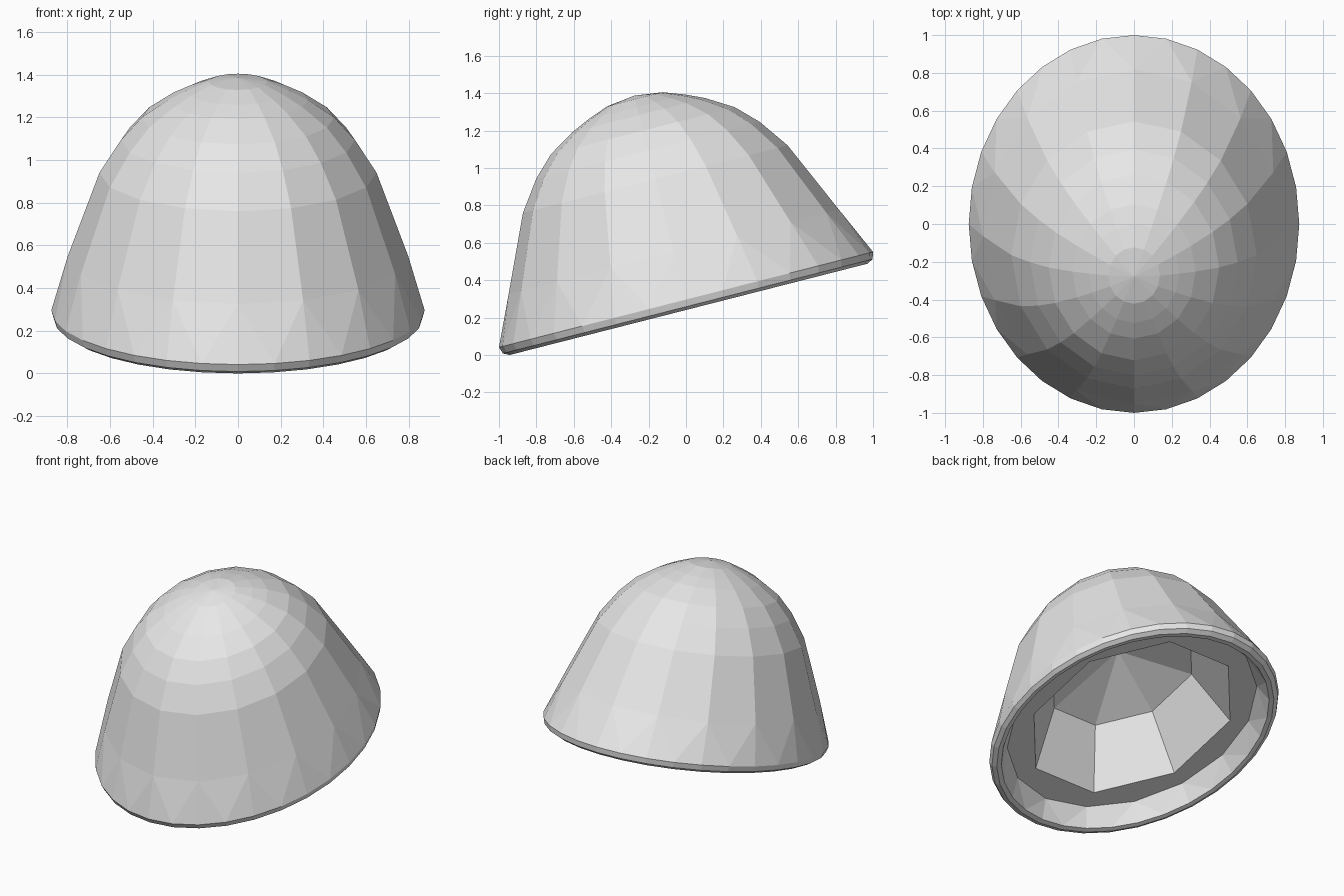
import bpy, bmesh, math
from mathutils import Matrix

if "Cube" in bpy.data.objects:
    bpy.data.objects.remove(bpy.data.objects["Cube"], do_unlink=True)

# One plain grey material
grey = bpy.data.materials.new("light grey")
grey.use_nodes = True
grey.diffuse_color = (0.8, 0.8, 0.8, 1)
grey.node_tree.nodes["Principled BSDF"].inputs["Base Color"].default_value = (0.8, 0.8, 0.8, 1)

# Rings from the crown, down over the rim, and back up inside:
# (sides, half length along y, x/y ratio, height, start angle in degrees)
RINGS = [
    (16, 0.154, 0.89, 1.105, 0),
    (16, 0.270, 0.89, 1.062, 0),
    (16, 0.367, 0.89, 1.018, 0),
    (16, 0.507, 0.89, 0.932, 0),
    (16, 0.617, 0.89, 0.823, 0),
    (16, 0.730, 0.89, 0.665, 0),
    (16, 0.912, 0.875, 0.262, 0),
    (32, 1.032, 0.848, 0.0, 0),       # widest edge
    (32, 1.020, 0.848, -0.037, 0),    # lip
    (32, 0.988, 0.848, -0.054, 0),
    (32, 0.955, 0.848, -0.050, 0),
    (16, 0.890, 0.848, 0.080, 0),     # inner ledge
    (8, 0.750, 0.848, 0.080, 22.5),   # inner hollow
    (8, 0.530, 0.848, 0.470, 22.5),
]
OUTER_TOP, INNER_TOP = 1.125, 0.65


def ring(bm, n, r, ratio, z, start):
    angles = [math.radians(start) + math.tau * i / n for i in range(n)]
    return [bm.verts.new((r * ratio * math.cos(a), r * math.sin(a), z)) for a in angles]


def bridge(bm, a, b, shift):
    """Join two rings with quads, or with triangles where one has twice the sides."""
    if len(a) > len(b):
        a, b = b, a
    n, m = len(a), len(b)
    for i in range(n):
        j = (i + 1) % n
        if n == m:
            bm.faces.new((a[i], a[j], b[j], b[i]))
        else:
            b0, b1, b2 = (b[(2 * i + k + shift) % m] for k in range(3))
            bm.faces.new((a[i], b0, b1))
            bm.faces.new((a[i], b1, a[j]))
            bm.faces.new((a[j], b1, b2))


def cap(bm, loop, z):
    tip = bm.verts.new((0, 0, z))
    for i, v in enumerate(loop):
        bm.faces.new((v, loop[(i + 1) % len(loop)], tip))


# Hollow dome shell
bm = bmesh.new()
loops = [ring(bm, *spec) for spec in RINGS]
for k in range(len(loops) - 1):
    shift = 1 if RINGS[k][4] != RINGS[k + 1][4] else 0
    bridge(bm, loops[k], loops[k + 1], shift)
cap(bm, loops[0], OUTER_TOP)
cap(bm, loops[-1], INNER_TOP)
bmesh.ops.recalc_face_normals(bm, faces=bm.faces[:])

# Tilt the dome so its front edge rests on the ground
tilt = math.atan2(0.51, 2.0)
bm.transform(Matrix.Translation((0, 0, 0.295)) @ Matrix.Rotation(tilt, 4, 'X'))
low = min(v.co.z for v in bm.verts)
bm.transform(Matrix.Translation((0, 0, -low)))

mesh = bpy.data.meshes.new("dome_shell")
bm.to_mesh(mesh)
bm.free()
mesh.materials.append(grey)
dome = bpy.data.objects.new("dome_shell", mesh)
bpy.context.scene.collection.objects.link(dome)
